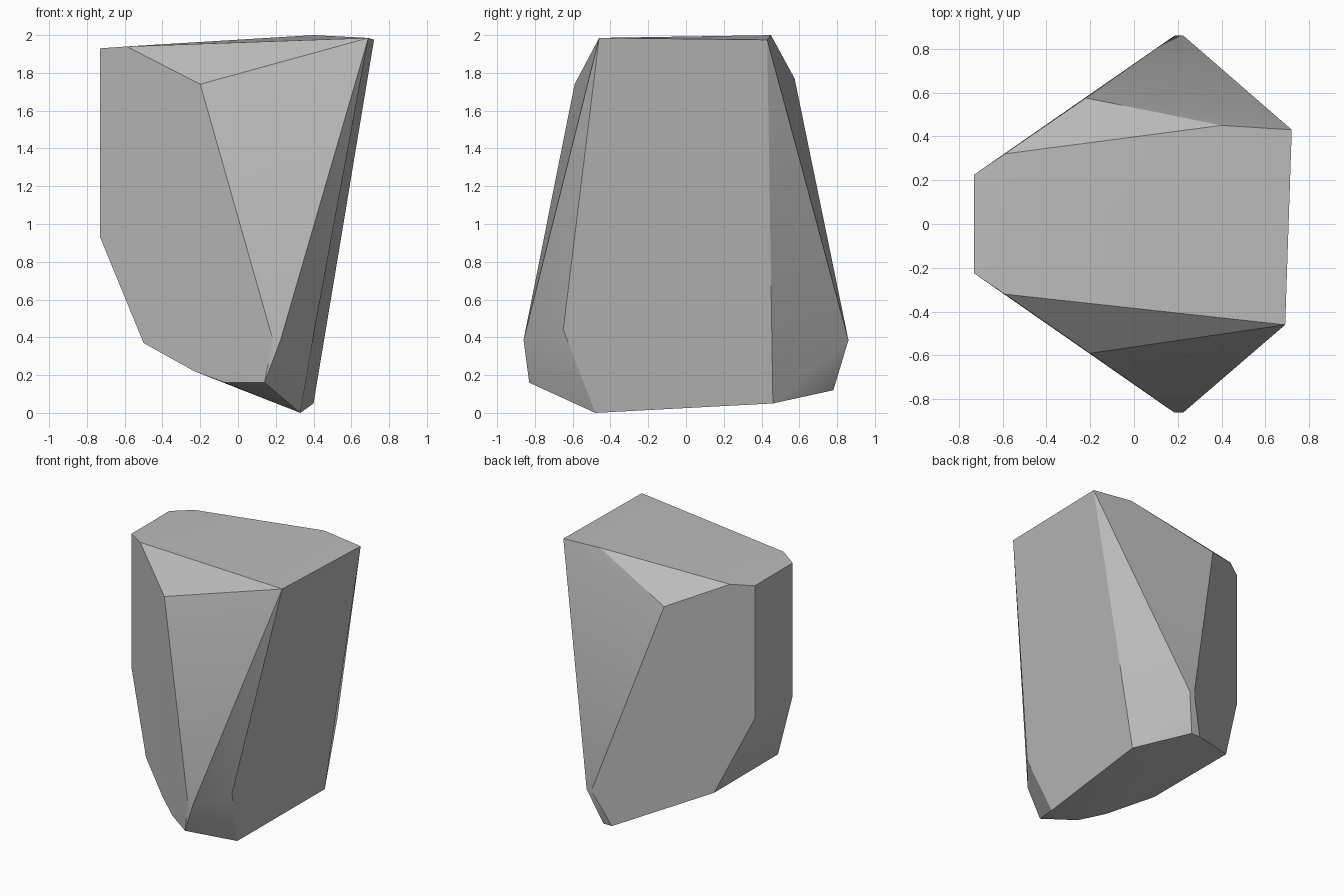
import bpy, bmesh, math

old = bpy.data.objects.get("Cube")
if old:
    bpy.data.objects.remove(old, do_unlink=True)

# Stone colour
stone = bpy.data.materials.new("stone_grey")
stone.use_nodes = True
grey = (0.5, 0.5, 0.5, 1)
stone.diffuse_color = grey
stone.node_tree.nodes["Principled BSDF"].inputs["Base Color"].default_value = grey

# Corners shared by the front and back, mirrored in y
corners = [(-0.73, 0.225, 1.93), (-0.73, 0.225, 0.93), (-0.59, 0.32, 1.94),
           (-0.5, 0.38, 0.37), (0.185, 0.86, 0.385), (0.225, 0.86, 0.385)]
points = [(x, side * y, z) for x, y, z in corners for side in (-1, 1)]

# Front corners: shoulder, top, foot and lower edge
points += [(-0.2, -0.59, 1.74), (0.69, -0.46, 1.985), (0.14, -0.83, 0.16),
           (-0.07, -0.68, 0.16), (-0.23, -0.57, 0.22), (0.33, -0.48, 0),
           (0.405, -0.65, 0.44)]
# Back corners: shoulder, top and foot
points += [(-0.22, 0.575, 1.77), (0.72, 0.43, 1.975), (0.4, 0.45, 2),
           (0.07, 0.78, 0.12), (0.14, 0.78, 0.12), (0.4, 0.46, 0.05)]

# Wrap the corners in a faceted hull
bm = bmesh.new()
for p in points:
    bm.verts.new(p)
hull = bmesh.ops.convex_hull(bm, input=bm.verts[:])
loose = [v for v in bm.verts if not v.link_faces]
bmesh.ops.delete(bm, geom=loose, context='VERTS')
bmesh.ops.dissolve_limit(bm, angle_limit=math.radians(2),
                         verts=bm.verts[:], edges=bm.edges[:])
bmesh.ops.recalc_face_normals(bm, faces=bm.faces[:])

mesh = bpy.data.meshes.new("boulder")
bm.to_mesh(mesh)
bm.free()
mesh.materials.append(stone)
boulder = bpy.data.objects.new("boulder", mesh)
bpy.context.collection.objects.link(boulder)

# Soften only the shallow edges
bpy.ops.object.select_all(action='DESELECT')
boulder.select_set(True)
bpy.context.view_layer.objects.active = boulder
bpy.ops.object.shade_smooth_by_angle(angle=math.radians(30))
